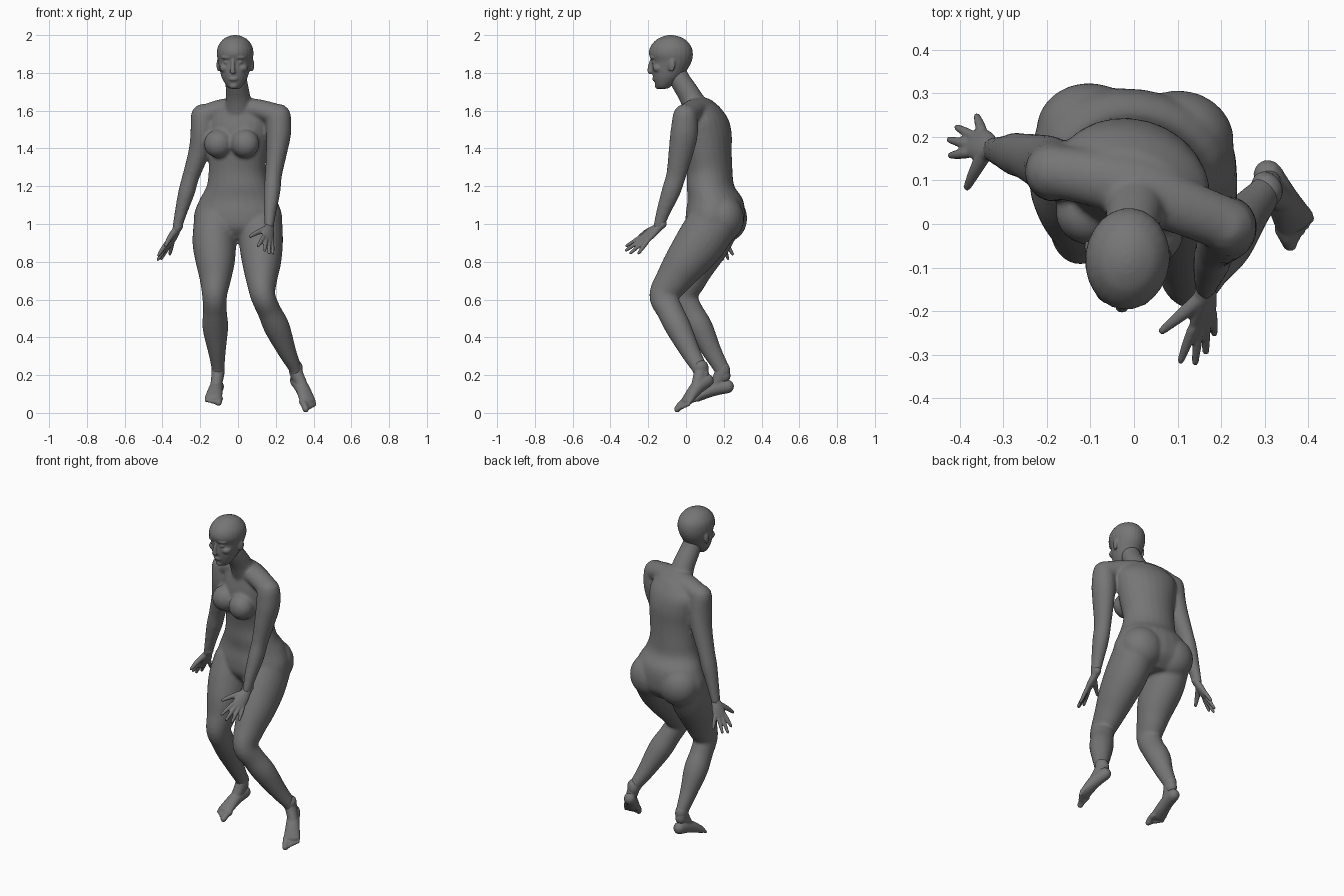
import bpy, bmesh, math
from mathutils import Vector, Matrix

if "Cube" in bpy.data.objects:
    bpy.data.objects.remove(bpy.data.objects["Cube"])

SIDES = 24
X, Y, Z = Vector((1, 0, 0)), Vector((0, 1, 0)), Vector((0, 0, 1))

# Single flat colour
grey = bpy.data.materials.new("plain_grey")
grey.use_nodes = True
tone = (0.18, 0.18, 0.18, 1)
grey.diffuse_color = tone
grey.node_tree.nodes["Principled BSDF"].inputs["Base Color"].default_value = tone


def spline(points, steps=5):
    """Catmull-Rom samples through points of any dimension."""
    pts = [Vector(p) for p in points]
    out = []
    for i in range(len(pts) - 1):
        p0, p1, p2 = pts[max(i - 1, 0)], pts[i], pts[i + 1]
        p3 = pts[min(i + 2, len(pts) - 1)]
        for k in range(steps):
            t = k / steps
            out.append(0.5 * (2 * p1 + (p2 - p0) * t
                              + (2 * p0 - 5 * p1 + 4 * p2 - p3) * t * t
                              + (3 * p1 - p0 - 3 * p2 + p3) * t ** 3))
    return out + [pts[-1]]


def loft(bm, rings):
    """Closed skin over elliptical rings given as (centre, axis_a, axis_b)."""
    loops = []
    for c, a, b in rings:
        angles = [math.tau * i / SIDES for i in range(SIDES)]
        loops.append([bm.verts.new(c + a * math.cos(t) + b * math.sin(t)) for t in angles])
    for lo, hi in zip(loops, loops[1:]):
        for i in range(SIDES):
            j = (i + 1) % SIDES
            bm.faces.new((lo[i], lo[j], hi[j], hi[i]))
    bm.faces.new(loops[0][::-1])
    bm.faces.new(loops[-1])


def tube(bm, path, radii, ref):
    """Round-ended limb; each radius is (across, along ref)."""
    samples = spline([(*p, *r) for p, r in zip(path, radii)])
    centres = [Vector(s[:3]) for s in samples]
    rings = []
    for i, s in enumerate(samples):
        d = (centres[min(i + 1, len(centres) - 1)] - centres[max(i - 1, 0)]).normalized()
        side = d.cross(ref).normalized()
        rings.append((centres[i], side * s[3], side.cross(d) * s[4], d))

    def cap(ring, sign):
        c, a, b, d = ring
        reach = min(a.length, b.length) * sign
        turns = [math.radians(t) for t in (30, 60, 82)]
        return [(c + d * reach * math.sin(t), a * math.cos(t), b * math.cos(t)) for t in turns]

    loft(bm, cap(rings[0], -1)[::-1] + [r[:3] for r in rings] + cap(rings[-1], 1))


def stack(bm, rings):
    """Upright form from (x, y, z, half_width, half_depth, yaw) rings."""
    out = []
    for x, y, z, w, d, yaw in spline(rings):
        turn = Matrix.Rotation(math.radians(yaw), 3, 'Z')
        out.append((Vector((x, y, z)), turn @ X * w, turn @ Y * d))
    loft(bm, out)


def ball(bm, centre, size, yaw=0, frame=Matrix()):
    m = (frame @ Matrix.Translation(centre) @ Matrix.Rotation(math.radians(yaw), 4, 'Z')
         @ Matrix.Diagonal((*size, 1)))
    bmesh.ops.create_uvsphere(bm, u_segments=SIDES, v_segments=16, radius=1, matrix=m)


def finish(bm, name, voxel, smooth):
    """Fuse the overlapping volumes into one smooth skin."""
    bmesh.ops.recalc_face_normals(bm, faces=bm.faces)
    mesh = bpy.data.meshes.new(name)
    bm.to_mesh(mesh)
    bm.free()
    mesh.materials.append(grey)
    obj = bpy.data.objects.new(name, mesh)
    bpy.context.collection.objects.link(obj)
    fuse = obj.modifiers.new("fuse", 'REMESH')
    fuse.mode, fuse.voxel_size, fuse.use_smooth_shade = 'VOXEL', voxel, True
    soften = obj.modifiers.new("soften", 'SMOOTH')
    soften.factor, soften.iterations = 0.5, smooth


# Torso
body = bmesh.new()
stack(body, [
    (0, .14, .92, .15, .09, -8), (0, .15, .98, .225, .145, -8), (0, .155, 1.05, .235, .155, -8),
    (0, .155, 1.13, .205, .145, -9), (0, .13, 1.2, .168, .125, -10),
    (-.005, .125, 1.28, .152, .12, -12), (0, .115, 1.38, .158, .125, -15),
    (0, .11, 1.48, .172, .128, -17), (0, .105, 1.56, .175, .11, -17), (0, .09, 1.63, .12, .075, -17)])
tube(body, [(-.18, .12, 1.57), (-.09, .105, 1.605), (.01, .08, 1.61), (.11, .04, 1.605), (.21, 0, 1.575)],
     [(.062, .06), (.065, .055), (.075, .06), (.065, .055), (.062, .06)], Z)
tube(body, [(.005, .06, 1.6), (0, .02, 1.68), (-.01, -.03, 1.76), (-.015, -.055, 1.82)],
     [(.075, .07), (.064, .06), (.058, .055), (.05, .05)], -Y)
for centre in ((.038, -.02, 1.425), (-.105, .022, 1.425)):
    ball(body, centre, (.076, .07, .075), -16)
for centre in ((.105, .195, 1.03), (-.1, .212, 1.03)):
    ball(body, centre, (.125, .112, .125), -8)

# Legs
leg_radii = [(.115, .135), (.116, .132), (.104, .115), (.084, .095), (.066, .078),
             (.063, .07), (.068, .068), (.048, .052), (.035, .042), (.033, .038)]
left_leg = [(.12, .14, 1), (.122, .075, .9), (.125, 0, .8), (.125, -.065, .71), (.132, -.117, .62),
            (.165, -.085, .54), (.207, -.04, .45), (.262, .025, .32), (.3, .07, .24), (.31, .09, .19)]
right_leg = [(-.12, .15, 1), (-.125, .1, .9), (-.12, .05, .8), (-.12, .015, .71), (-.124, -.015, .62),
             (-.122, .02, .54), (-.12, .075, .45), (-.112, .135, .33), (-.106, .185, .24), (-.106, .2, .19)]
for path in (left_leg, right_leg):
    tube(body, path, leg_radii, -Y)

# Arms
arm_radii = [(.066, .066), (.066, .073), (.056, .066), (.045, .053), (.044, .05), (.034, .038), (.024, .029)]
left_wrist, right_wrist = Vector((.165, -.145, .985)), Vector((-.325, .17, .97))
left_arm = [(.215, -.005, 1.57), (.215, -.01, 1.48), (.204, -.027, 1.38), (.188, -.052, 1.26),
            (.18, -.08, 1.17), (.17, -.118, 1.07), left_wrist]
right_arm = [(-.185, .12, 1.57), (-.186, .125, 1.48), (-.207, .14, 1.38), (-.25, .155, 1.25),
             (-.272, .16, 1.17), (-.3, .165, 1.07), right_wrist]
for path in (left_arm, right_arm):
    tube(body, path, arm_radii, -Y)
finish(body, "body", .009, 8)


# Hands: palm, four fingers and a thumb
def hand(name, wrist, thumb_tip, tips):
    bm = bmesh.new()
    tips = [Vector(t) for t in tips]
    across = (tips[0] - tips[-1]).normalized()
    knuckles = wrist.lerp(sum(tips, Vector()) / len(tips), .5)
    back = (wrist - knuckles) * .25
    tube(bm, [wrist + back, wrist, wrist.lerp(knuckles, .5), knuckles],
         [(.024, .026), (.021, .026), (.02, .036), (.014, .039)], across)
    for i, tip in enumerate(tips):
        base = knuckles + across * (.031 - .0205 * i)
        tube(bm, [base, base.lerp(tip, .5), tip.lerp(base, .08)],
             [(.012, .012), (.011, .011), (.008, .008)], across)
    root = wrist.lerp(knuckles, .25) + across * .014
    tip = Vector(thumb_tip)
    tube(bm, [root, root.lerp(tip, .5) + across * .006, tip], [(.018, .02), (.014, .014), (.009, .009)],
         knuckles - wrist)
    finish(bm, name, .0045, 3)


hand("left_hand", left_wrist, (.065, -.245, .935),
     [(.105, -.32, .88), (.14, -.325, .855), (.165, -.3, .84), (.185, -.255, .84)])
hand("right_hand", right_wrist, (-.383, .085, .885),
     [(-.424, .157, .83), (-.428, .195, .805), (-.41, .224, .81), (-.362, .25, .835)])


# Feet: heel to ball, instep and five toes
def foot(name, ankle, heel, ball_of_foot, outward):
    bm = bmesh.new()
    ankle, heel, front = Vector(ankle), Vector(heel), Vector(ball_of_foot)
    d = (front - heel).normalized()
    side = d.cross(Z).normalized() * outward
    up = side.cross(d) * outward
    tube(bm, [heel, heel.lerp(front, .45) + up * .012, front], [(.034, .036), (.038, .036), (.047, .022)], Z)
    tube(bm, [ankle + Z * .03, ankle, heel.lerp(front, .4) + up * .022, heel.lerp(front, .8) + up * .004],
         [(.034, .04), (.034, .04), (.03, .03), (.03, .018)], up + d)
    for i in range(5):
        base = front + side * (-.034 + .0175 * i) - up * .004 - d * .008 * i * .5
        r = .017 if i == 0 else .0125 - .0008 * i
        tip = base + d * (.056 - .005 * i) - up * .004
        tube(bm, [base, base.lerp(tip, .5) + up * .004, tip], [(r, r)] * 3, Z)
    finish(bm, name, .005, 4)


foot("left_foot", (.307, .08, .215), (.308, .113, .172), (.37, .003, .062), -1)
foot("right_foot", (-.106, .19, .21), (-.108, .22, .14), (-.13, .058, .08), 1)

# Head with nose, brows, eyes, lips and ears
head = bmesh.new()
stack(head, [
    (-.018, -.122, 1.716, .026, .024, -6), (-.018, -.115, 1.735, .045, .045, -6),
    (-.018, -.098, 1.775, .068, .076, -6), (-.017, -.086, 1.82, .081, .095, -6),
    (-.016, -.076, 1.86, .09, .106, -6), (-.015, -.08, 1.9, .097, .117, -6),
    (-.015, -.08, 1.94, .091, .108, -6), (-.015, -.08, 1.975, .067, .078, -6),
    (-.015, -.08, 1.993, .036, .042, -6), (-.015, -.08, 2.0, .01, .012, -6)])
face = Matrix.Translation((-.016, -.08, 0)) @ Matrix.Rotation(math.radians(-6), 4, 'Z')
tube(head, [face @ Vector(p) for p in ((0, -.1, 1.872), (0, -.111, 1.83), (0, -.112, 1.805))],
     [(.009, .01), (.011, .012), (.016, .012)], -Y)
ball(head, (0, -.084, 1.768), (.026, .016, .013), frame=face)
ball(head, (0, -.066, 1.732), (.024, .02, .018), frame=face)
for s in (-1, 1):
    ball(head, (s * .034, -.09, 1.882), (.032, .018, .011), s * 18, face)
    ball(head, (s * .034, -.085, 1.855), (.016, .014, .01), frame=face)
    ball(head, (s * .045, -.062, 1.825), (.03, .03, .024), frame=face)
    ball(head, (s * .088, .012, 1.842), (.011, .021, .036), s * -20, face)
finish(head, "head", .005, 4)
